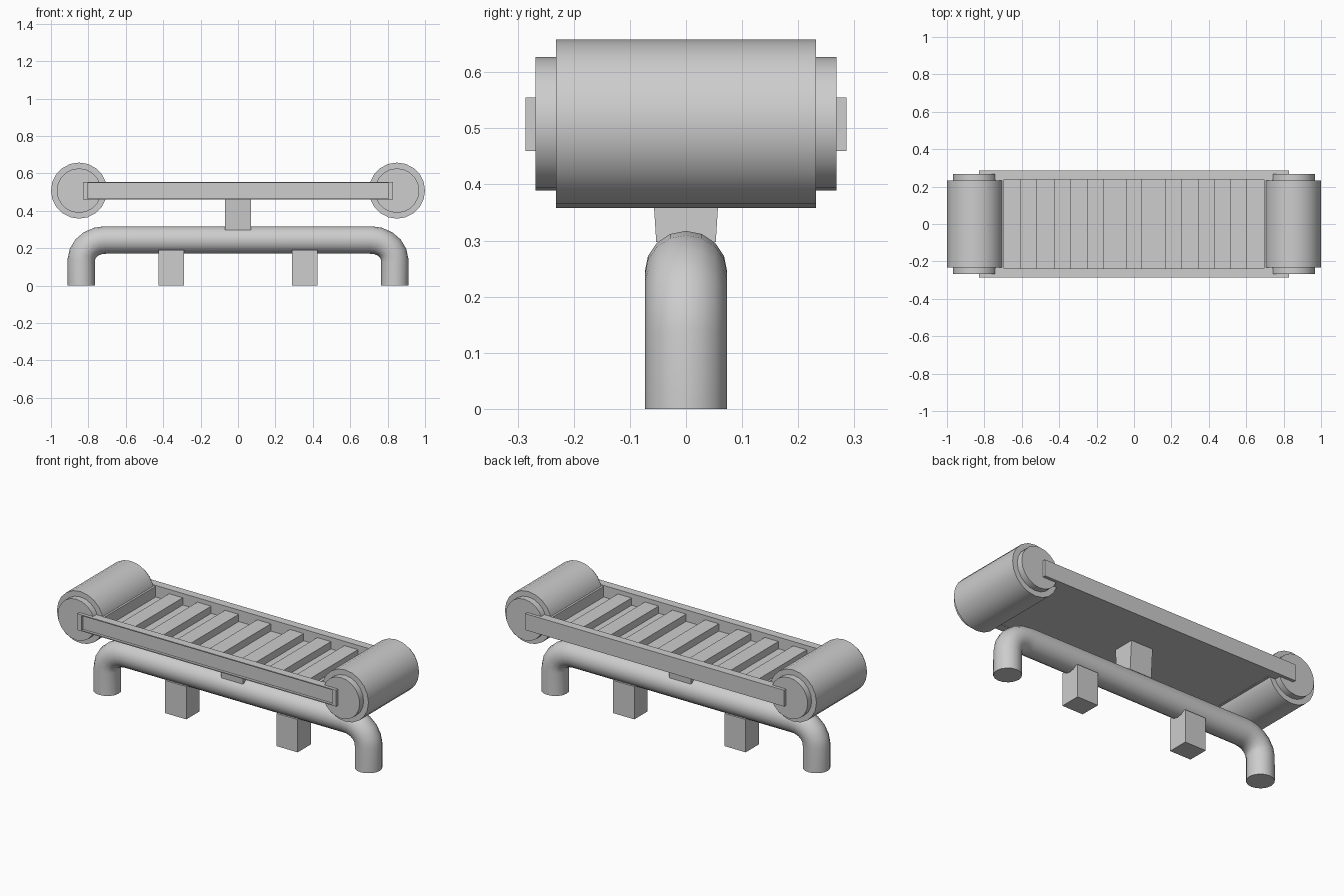
import bpy, bmesh, math
from mathutils import Matrix, Vector

if "Cube" in bpy.data.objects:
    bpy.data.objects.remove(bpy.data.objects["Cube"])

grey = bpy.data.materials.new("light_grey")
grey.diffuse_color = (0.61, 0.61, 0.61, 1)
grey.use_nodes = True
grey.node_tree.nodes["Principled BSDF"].inputs["Base Color"].default_value = grey.diffuse_color


def finish(name, bm, smooth=False):
    bmesh.ops.recalc_face_normals(bm, faces=bm.faces)
    mesh = bpy.data.meshes.new(name)
    bm.to_mesh(mesh)
    bm.free()
    mesh.materials.append(grey)
    ob = bpy.data.objects.new(name, mesh)
    bpy.context.collection.objects.link(ob)
    if smooth:
        shade(ob)
    return ob


def shade(ob):
    bpy.ops.object.select_all(action='DESELECT')
    ob.select_set(True)
    bpy.context.view_layer.objects.active = ob
    bpy.ops.object.shade_smooth_by_angle(angle=math.radians(40))


def box_bm(x0, x1, y0, y1, z0, z1):
    bm = bmesh.new()
    bmesh.ops.create_cube(bm, size=1)
    for v in bm.verts:
        v.co = Vector((x1 if v.co.x > 0 else x0,
                       y1 if v.co.y > 0 else y0,
                       z1 if v.co.z > 0 else z0))
    return bm


def box(name, *dims):
    return finish(name, box_bm(*dims))


def drum(name, x, z, radius, half):
    bm = bmesh.new()
    m = Matrix.Translation((x, 0, z)) @ Matrix.Rotation(math.pi / 2, 4, 'X')
    bmesh.ops.create_cone(bm, cap_ends=True, segments=20, radius1=radius,
                          radius2=radius, depth=2 * half, matrix=m)
    return finish(name, bm, True)


# Rollers with narrower end hubs, feet and bed end rails, left and right
for side, s in (("left", -1), ("right", 1)):
    drum(side + "_roller", s * 0.85, 0.508, 0.15, 0.232)
    drum(side + "_roller_hub", s * 0.85, 0.508, 0.119, 0.268)
    xs = sorted((s * 0.29, s * 0.425))
    box(side + "_foot_block", *xs, -0.06, 0.06, 0, 0.19)
    xs = sorted((s * 0.695, s * 0.8))
    box(side + "_end_rail", *xs, -0.24, 0.24, 0.46, 0.55)

# Front rail with a recessed panel
bm = box_bm(-0.83, 0.83, -0.286, -0.238, 0.46, 0.555)
bm.faces.ensure_lookup_table()
front = min(bm.faces, key=lambda f: f.calc_center_median().y)
bmesh.ops.inset_region(bm, faces=[front], thickness=0.008)
for v in front.verts:
    v.co.x = math.copysign(0.805, v.co.x)
inner = bmesh.ops.extrude_discrete_faces(bm, faces=[front])["faces"][0]
bmesh.ops.translate(bm, verts=inner.verts, vec=(0, 0.015, 0))
finish("front_rail", bm)

# Back rail, plain
box("back_rail", -0.83, 0.83, 0.238, 0.286, 0.46, 0.555)

# Bed floor and raised cross slats
box("bed_floor", -0.72, 0.72, -0.239, 0.239, 0.461, 0.488)
for i, x in enumerate((-0.565, -0.383, -0.206, 0, 0.21, 0.386, 0.56)):
    box(f"slat_{i + 1}", x - 0.044, x + 0.044, -0.239, 0.239, 0.485, 0.53)

# Centre post, slightly wider at the top
bm = box_bm(-0.07, 0.07, -0.053, 0.053, 0.297, 0.462)
for v in bm.verts:
    if v.co.z > 0.4:
        v.co.y *= 1.2
finish("centre_post", bm)

# Bent tube base
half = [(0.838, 0.0)]
for i in range(6):
    a = math.pi / 2 * i / 5
    half.append((0.71 + 0.128 * math.cos(a), 0.135 + 0.109 * math.sin(a)))
path = half + [(-x, z) for x, z in reversed(half)]
curve = bpy.data.curves.new("base_tube", 'CURVE')
curve.dimensions = '3D'
curve.bevel_depth = 0.0735
curve.bevel_resolution = 6
curve.use_fill_caps = True
spline = curve.splines.new('POLY')
spline.points.add(len(path) - 1)
for p, (x, z) in zip(spline.points, path):
    p.co = (x, 0, z, 1)
curve.materials.append(grey)
tube = bpy.data.objects.new("base_tube", curve)
bpy.context.collection.objects.link(tube)
bpy.ops.object.select_all(action='DESELECT')
tube.select_set(True)
bpy.context.view_layer.objects.active = tube
bpy.ops.object.convert(target='MESH')
shade(bpy.context.view_layer.objects.active)
